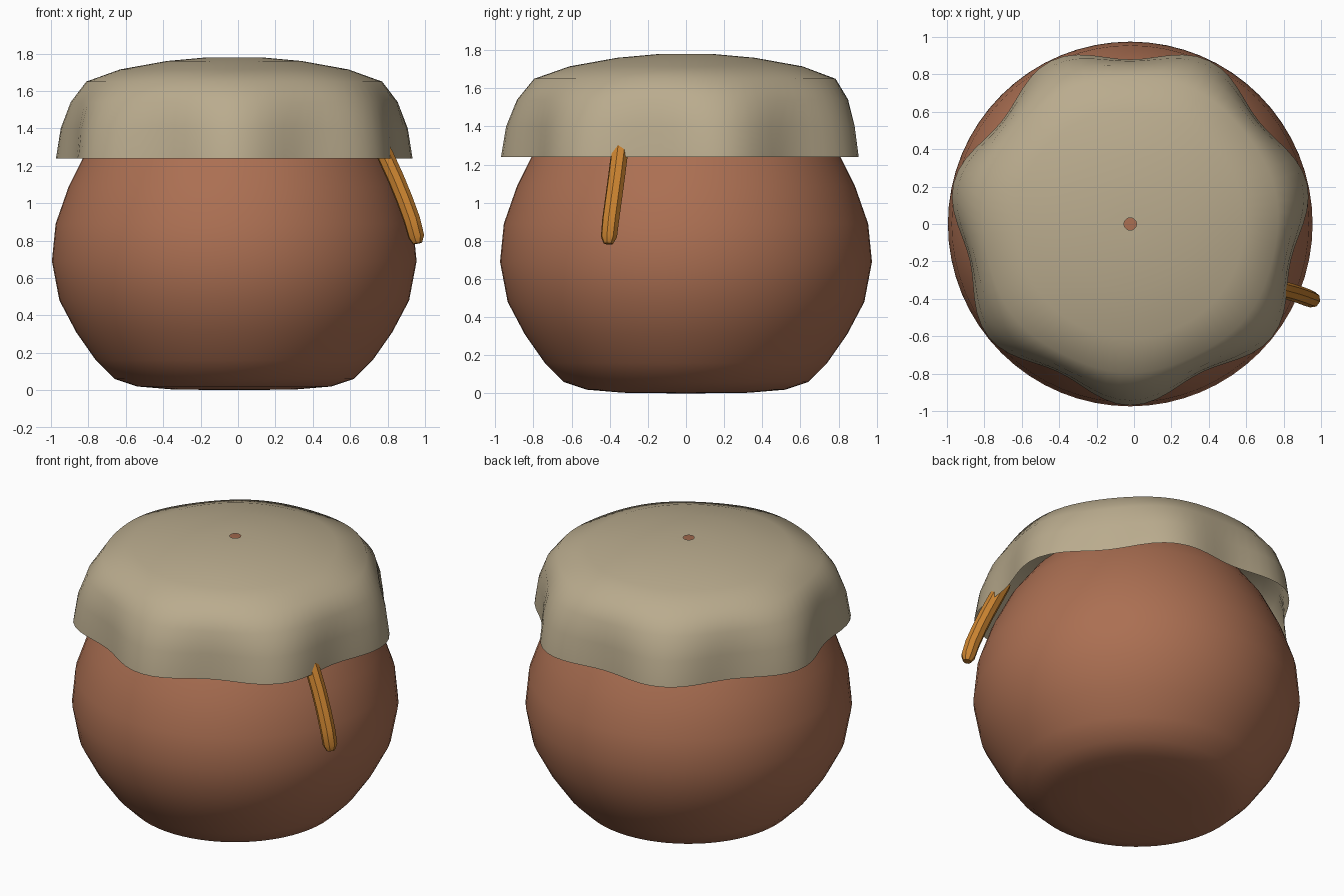
import bpy, bmesh
from math import cos, sin, tau, pi

cube = bpy.data.objects.get("Cube")
if cube:
    bpy.data.objects.remove(cube)

CENTRE_X = -0.02


def material(name, rgb):
    m = bpy.data.materials.new(name)
    m.use_nodes = True
    m.diffuse_color = (*rgb, 1)
    m.node_tree.nodes["Principled BSDF"].inputs["Base Color"].default_value = (*rgb, 1)
    return m


clay = material("brown clay", (0.41, 0.16, 0.085))
linen = material("beige linen", (0.49, 0.41, 0.27))
honey = material("amber honey", (0.60, 0.23, 0.03))


def lathe(name, profile, sides, mat, ripple=lambda a: 0):
    """Revolve (radius, height, ripple amount) rows; a zero radius makes a pole."""
    bm = bmesh.new()
    rings = []
    for r, z, amount in profile:
        ring = []
        for i in range(1 if r == 0 else sides):
            a = tau * i / sides
            rr = r + amount * ripple(a)
            ring.append(bm.verts.new((rr * cos(a), rr * sin(a), z)))
        rings.append(ring)
    for low, high in zip(rings, rings[1:]):
        for i in range(sides):
            j = (i + 1) % sides
            quad = [low[i % len(low)], low[j % len(low)],
                    high[j % len(high)], high[i % len(high)]]
            bm.faces.new(list(dict.fromkeys(quad)))
    mesh = bpy.data.meshes.new(name)
    bm.to_mesh(mesh)
    bm.free()
    mesh.materials.append(mat)
    mesh.shade_smooth()
    obj = bpy.data.objects.new(name, mesh)
    obj.location.x = CENTRE_X
    bpy.context.collection.objects.link(obj)
    return obj


# Round pot, closed under the cloth
pot_rows = [(0, 0), (0.33, 0.004), (0.52, 0.02), (0.64, 0.06), (0.74, 0.16),
            (0.845, 0.31), (0.935, 0.48), (0.975, 0.69), (0.955, 0.89),
            (0.885, 1.09), (0.785, 1.29), (0.66, 1.46), (0.49, 1.6),
            (0.28, 1.69), (0, 1.73)]
lathe("pot", [(r, z, 0) for r, z in pot_rows], 64, clay)

# Cloth cover with seven soft folds and a small hole in the middle
cloth_rows = [(0.925, 1.24, 0.045), (0.907, 1.4, 0.036), (0.868, 1.54, 0.018),
              (0.79, 1.65, 0.006), (0.61, 1.715, 0), (0.36, 1.76, 0),
              (0.14, 1.78, 0), (0.033, 1.78, 0)]
lathe("cloth_cover", cloth_rows, 84, linen, lambda a: cos(7 * (a + pi / 2)))

# Honey drip running out from under the cloth
curve = bpy.data.curves.new("honey_drip", "CURVE")
curve.dimensions = "3D"
curve.bevel_depth = 0.046
curve.bevel_resolution = 2
curve.use_fill_caps = True
path = [(0.73, -0.335, 1.37, 0.9), (0.79, -0.35, 1.25, 1), (0.845, -0.365, 1.13, 1),
        (0.89, -0.38, 1.02, 1), (0.93, -0.395, 0.91, 1), (0.954, -0.404, 0.82, 0.95),
        (0.96, -0.407, 0.785, 0.55)]
spline = curve.splines.new("POLY")
spline.points.add(len(path) - 1)
for point, (x, y, z, radius) in zip(spline.points, path):
    point.co = (x, y, z, 1)
    point.radius = radius
spline.use_smooth = True
curve.materials.append(honey)
drip = bpy.data.objects.new("honey_drip", curve)
bpy.context.collection.objects.link(drip)

# Turn the drip into a mesh
bpy.ops.object.select_all(action="DESELECT")
drip.select_set(True)
bpy.context.view_layer.objects.active = drip
bpy.ops.object.convert(target="MESH")
bpy.ops.object.shade_smooth_by_angle()
